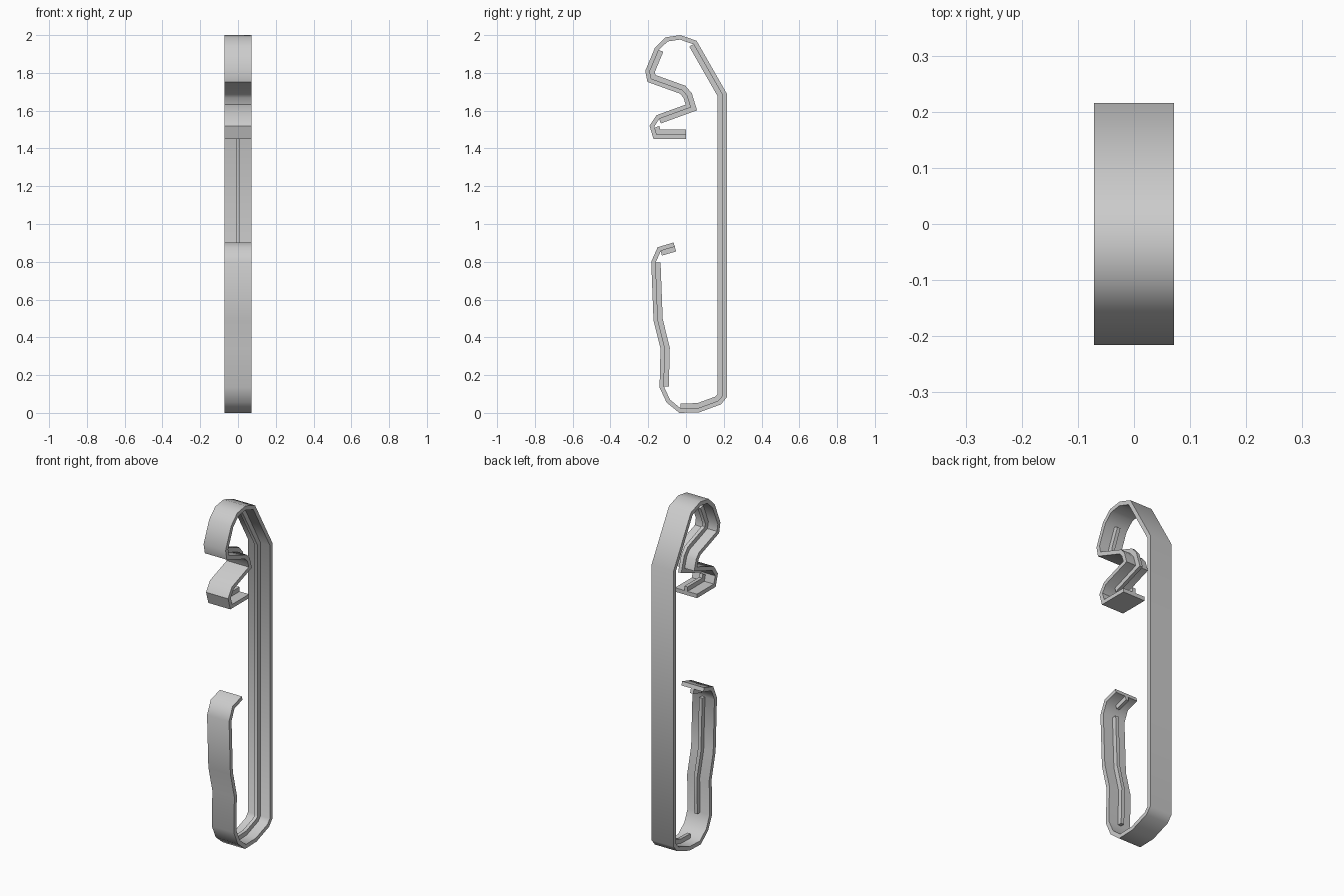
import bpy, bmesh, math
from mathutils import Vector

if "Cube" in bpy.data.objects:
    bpy.data.objects.remove(bpy.data.objects["Cube"])

# Outer side profile of the bent strip (y, z), from hook tip over the top to the lower tip
PATH = [Vector(p) for p in [
    (0.0, 1.45), (-0.172, 1.45), (-0.193, 1.52), (-0.156, 1.576),
    (-0.002, 1.632), (-0.013, 1.668), (-0.032, 1.69), (-0.204, 1.752),
    (-0.216, 1.81), (-0.164, 1.934), (-0.108, 1.988), (-0.03, 2.0),
    (0.056, 1.97), (0.216, 1.69), (0.216, 0.082), (0.185, 0.045),
    (0.07, 0.003), (-0.035, 0.0), (-0.103, 0.055), (-0.14, 0.135),
    (-0.135, 0.34), (-0.172, 0.49), (-0.184, 0.80), (-0.15, 0.877),
    (-0.066, 0.902)]]
BAND, RIB = 0.023, 0.049   # depth of the strip, and of strip plus rib


def offset(dist):
    """Mitred parallel of PATH towards the inside of the clip."""
    dirs = [(b - a).normalized() for a, b in zip(PATH, PATH[1:])]
    norms = [Vector((d.y, -d.x)) for d in dirs]
    out = []
    for i, p in enumerate(PATH):
        n0, n1 = norms[max(i - 1, 0)], norms[min(i, len(norms) - 1)]
        out.append(p + (n0 + n1) * (dist / (1 + n0.dot(n1))))
    return out


def strip(name, near, far, half_width):
    """Closed strip between two parallel profiles, extruded across x."""
    bm = bmesh.new()
    rings = [[bm.verts.new((x, p.x, p.y)) for x, p in
              ((-half_width, a), (half_width, a), (half_width, b), (-half_width, b))]
             for a, b in zip(near, far)]
    for r, s in zip(rings, rings[1:]):
        for k in range(4):
            m = (k + 1) % 4
            bm.faces.new((r[k], r[m], s[m], s[k]))
    bm.faces.new(rings[0])
    bm.faces.new(rings[-1])
    bmesh.ops.recalc_face_normals(bm, faces=bm.faces)
    mesh = bpy.data.meshes.new(name)
    bm.to_mesh(mesh)
    bm.free()
    obj = bpy.data.objects.new(name, mesh)
    bpy.context.collection.objects.link(obj)
    bpy.ops.object.select_all(action='DESELECT')
    obj.select_set(True)
    bpy.context.view_layer.objects.active = obj
    bpy.ops.object.shade_smooth_by_angle(angle=math.radians(50))
    return obj


# Main bent strip
inner = offset(BAND)
strip("clip_band", PATH, inner, 0.071)

# Thin stiffening ribs on the inside, interrupted at the tight bends
rib_base, rib_top = offset(BAND - 0.003), offset(RIB)
for name, a, b in [("hook_tip_rib", 0, 2), ("hook_rib", 3, 9), ("spine_rib", 12, 17),
                   ("lower_arm_rib", 19, 22), ("lower_tip_rib", 23, 24)]:
    base, top = rib_base[a:b + 1], rib_top[a:b + 1]
    # Square off the rib ends that stop inside a bend
    for end, nxt in ((0, 1), (-1, -2)):
        d = (base[nxt] - base[end]).normalized()
        top[end] = top[end] - d * (top[end] - base[end]).dot(d)
    if name == "hook_tip_rib":
        base[-1] = base[1].lerp(base[2], 0.8)
        top[-1] = top[1].lerp(top[2], 0.8)
    strip(name, base, top, 0.01)
